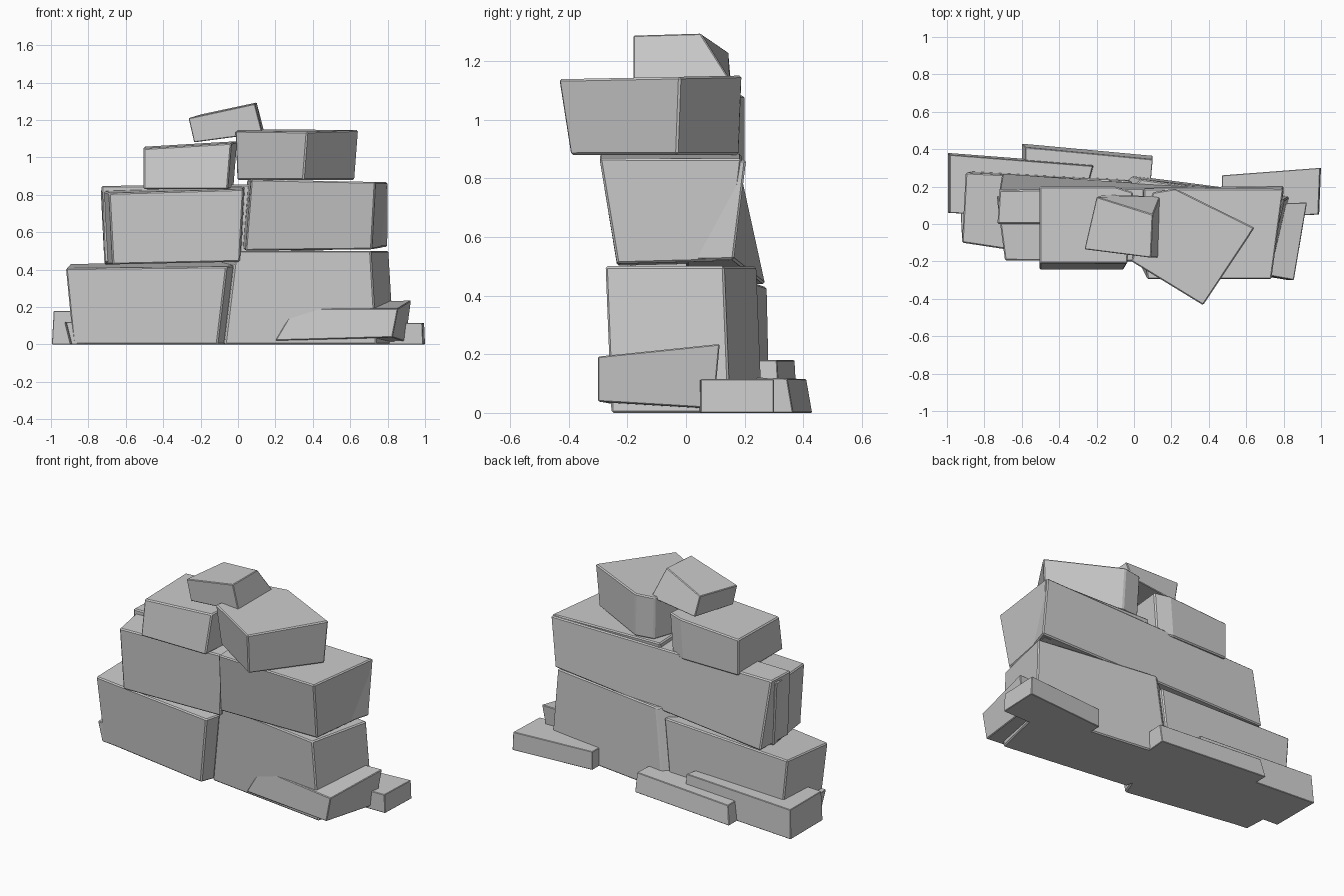
import bpy


def stone(name, outline, z0, z1, lean=(0, 0, 0, 0), tilt=(0, 0), base_tilt=(0, 0),
          chamfer=0.007, twist=0):
    """Faceted stone from its top outline; lean shifts the left, right,
    front and back sides of the bottom outline, tilt slopes top and base,
    twist warps the back face."""
    n = len(outline)
    cx = sum(p[0] for p in outline) / n
    cy = sum(p[1] for p in outline) / n
    left, right, front, back = lean
    bottom, top = [], []
    for x, y in outline:
        bx = x + (left if x < cx else right)
        by = y + (front if y < cy else back + twist * (x - cx))
        bottom.append((bx, by, z0 + base_tilt[0] * (x - cx) + base_tilt[1] * (y - cy)))
        top.append((x, y, z1 + tilt[0] * (x - cx) + tilt[1] * (y - cy)))
    faces = [tuple(reversed(range(n))), tuple(range(n, 2 * n))]
    faces += [(i, (i + 1) % n, n + (i + 1) % n, n + i) for i in range(n)]
    mesh = bpy.data.meshes.new(name)
    mesh.from_pydata(bottom + top, [], faces)
    mesh.update()
    obj = bpy.data.objects.new(name, mesh)
    bpy.context.collection.objects.link(obj)
    mod = obj.modifiers.new("chipped_edges", "BEVEL")
    mod.width = chamfer
    mod.segments = 1
    mod.limit_method = "ANGLE"
    return obj


# Bottom course
stone("base_stone_left",
      [(-0.92, -0.10), (-0.06, -0.23), (-0.01, -0.10), (-0.01, 0.23), (-0.90, 0.275)],
      0, 0.425, (0.04, -0.05, 0.02, 0.01), (0.02, 0.06))
stone("base_stone_right",
      [(-0.01, -0.17), (0.71, -0.275), (0.805, 0.13), (0.04, 0.24), (-0.08, 0.14)],
      0, 0.5, (-0.06, 0.03, 0.02, 0.02))

# Rubble at the foot
stone("rubble_front_right", [(0.30, -0.20), (0.855, -0.30), (0.925, 0.115), (0.35, 0.10)],
      0.02, 0.21, (-0.1, -0.03, 0, -0.02), (0.02, 0.10), (0.02, -0.06), 0.004)
stone("rubble_right", [(0.47, 0.04), (0.985, 0.05), (0.995, 0.30), (0.47, 0.26)],
      0, 0.115, (0, 0.005, 0, 0), chamfer=0.003)
stone("rubble_back", [(-0.58, 0.15), (0.08, 0.12), (0.10, 0.345), (-0.58, 0.41)],
      0, 0.12, (-0.02, 0, 0, 0.02), (0, -0.03), chamfer=0.003)
stone("rubble_left", [(-0.985, 0.06), (-0.30, 0.02), (-0.22, 0.31), (-0.985, 0.37)],
      0, 0.18, (-0.01, 0.01, 0, 0.01), chamfer=0.003)
stone("rubble_front_left", [(-0.92, -0.08), (-0.70, -0.10), (-0.70, 0.12), (-0.93, 0.12)],
      0, 0.12, (0.03, 0, 0, 0), chamfer=0.003)

# Middle course, with one long warped stone across the back
stone("middle_stone_left",
      [(-0.69, -0.195), (0.03, -0.20), (0.04, 0.14), (-0.735, 0.15)],
      0.435, 0.83, (0.02, -0.02, 0.01, 0), (0.03, 0.06), (0.02, 0))
stone("middle_stone_right",
      [(0.07, -0.295), (0.735, -0.295), (0.80, 0.19), (0.05, 0.19)],
      0.51, 0.875, (-0.03, -0.02, 0.06, -0.04), (-0.02, 0), (0.01, 0.02))
stone("middle_stone_back",
      [(-0.73, 0.0), (0.75, 0.0), (0.80, 0.205), (-0.72, 0.18)],
      0.48, 0.855, (0.015, 0, 0, 0.025), (0.01, 0), (0.055, 0), twist=-0.087)

# Upper course
stone("upper_stone_left",
      [(-0.505, -0.21), (-0.035, -0.21), (-0.005, 0.17), (-0.10, 0.20), (-0.505, 0.20)],
      0.83, 1.07, (0, -0.02, -0.035, 0), (0.06, 0.02))
stone("upper_stone_right",
      [(-0.015, -0.20), (0.37, -0.435), (0.645, -0.02), (0.22, 0.19), (0.10, 0.17)],
      0.88, 1.145, (0.01, -0.02, 0.04, -0.01), (0, 0.02))

# Cap stone, tilted up to the right
stone("cap_stone",
      [(-0.265, -0.135), (0.09, -0.18), (0.10, 0.05), (-0.20, 0.145)],
      1.11, 1.255, (0.03, 0.04, 0, 0.05), (0.22, 0.02), (0.14, 0.02), 0.004, 0.3)
